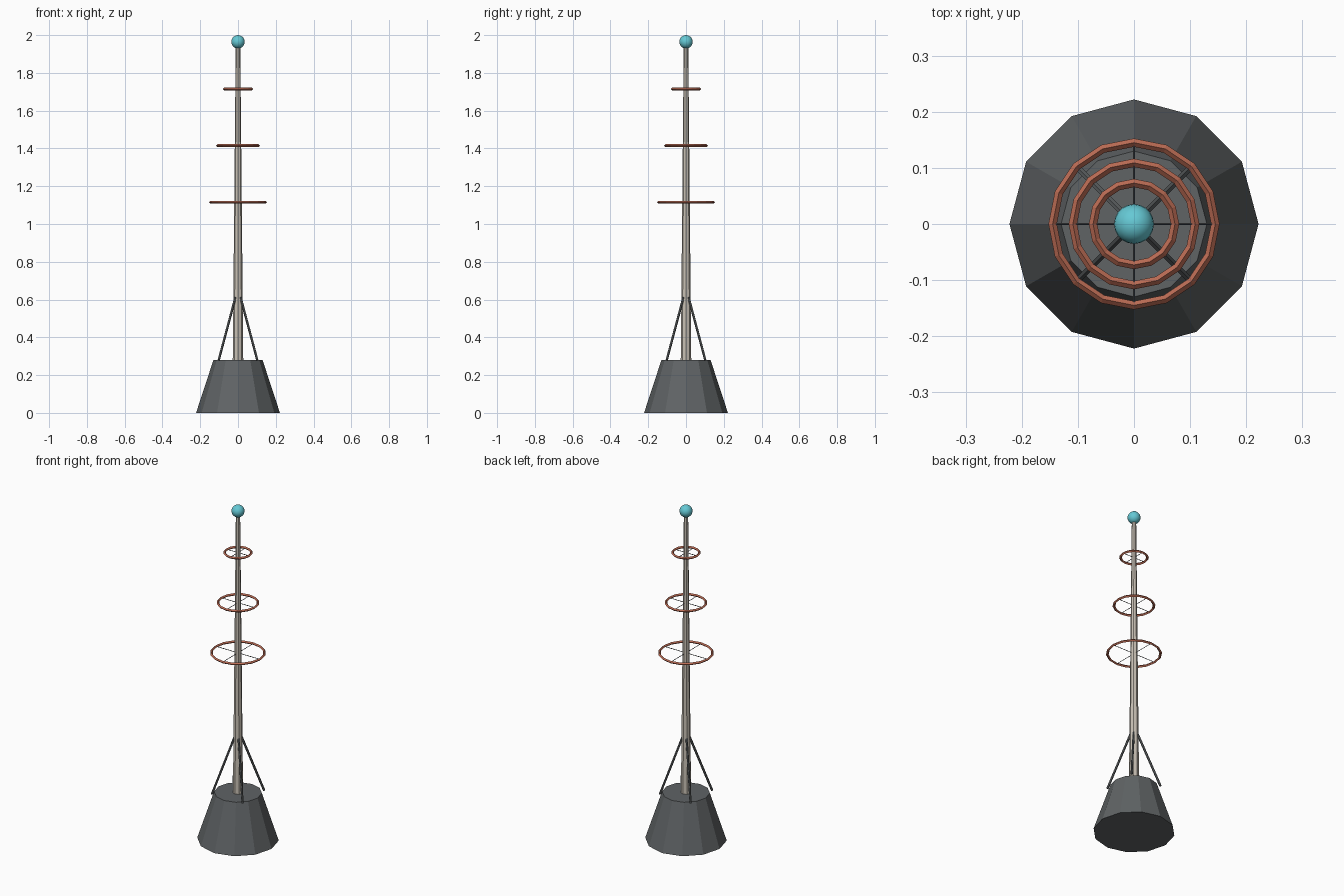
import bpy
from math import pi, radians, cos, sin
from mathutils import Vector

cube = bpy.data.objects.get("Cube")
if cube:
    bpy.data.objects.remove(cube, do_unlink=True)


def material(name, rgb):
    mat = bpy.data.materials.new(name)
    mat.use_nodes = True
    mat.diffuse_color = (*rgb, 1)
    mat.node_tree.nodes["Principled BSDF"].inputs["Base Color"].default_value = (*rgb, 1)
    return mat


slate = material("dark grey", (0.115, 0.125, 0.13))
beige = material("warm beige", (0.58, 0.53, 0.46))
copper = material("copper red", (0.50, 0.15, 0.09))
aqua = material("aqua", (0.13, 0.58, 0.66))


def finish(name, mat):
    obj = bpy.context.object
    obj.name = name
    obj.data.materials.append(mat)
    return obj


def rod(name, start, end, r1, r2, sides, mat):
    """Tapered prism between two points."""
    start, end = Vector(start), Vector(end)
    axis = end - start
    bpy.ops.mesh.primitive_cone_add(
        vertices=sides, radius1=r1, radius2=r2, depth=axis.length,
        location=(start + end) / 2,
        rotation=axis.to_track_quat("Z", "Y").to_euler())
    return finish(name, mat)


def torus(name, z, major, minor, mat):
    bpy.ops.mesh.primitive_torus_add(
        major_segments=16, minor_segments=4, major_radius=major,
        minor_radius=minor, location=(0, 0, z))
    return finish(name, mat)


# Base and mast
rod("base", (0, 0, 0), (0, 0, 0.28), 0.222, 0.13, 12, slate)
rod("mast", (0, 0, 0.27), (0, 0, 1.94), 0.028, 0.012, 8, beige)

# Diagonal braces from the base rim to the mast
for i in range(4):
    a = radians(45 + 90 * i)
    out = Vector((cos(a), sin(a), 0))
    rod(f"brace_{i + 1}", out * 0.144 + Vector((0, 0, 0.28)),
        out * 0.018 + Vector((0, 0, 0.615)), 0.0065, 0.0065, 6, slate)

# Rings, each held by crossed spokes
for i, radius in enumerate((0.145, 0.109, 0.073)):
    z = 1.115 + 0.3 * i
    torus(f"ring_{i + 1}", z, radius, 0.0075, copper)
    for axis, tip in (("x", Vector((radius, 0, 0))), ("y", Vector((0, radius, 0)))):
        up = Vector((0, 0, z))
        rod(f"spoke_{axis}_{i + 1}", up - tip, up + tip, 0.002, 0.002, 4, slate)

# Beacon ball
bpy.ops.mesh.primitive_uv_sphere_add(segments=20, ring_count=12, radius=0.0355,
                                     location=(0, 0, 1.9645))
finish("beacon", aqua)
bpy.ops.object.shade_smooth()
